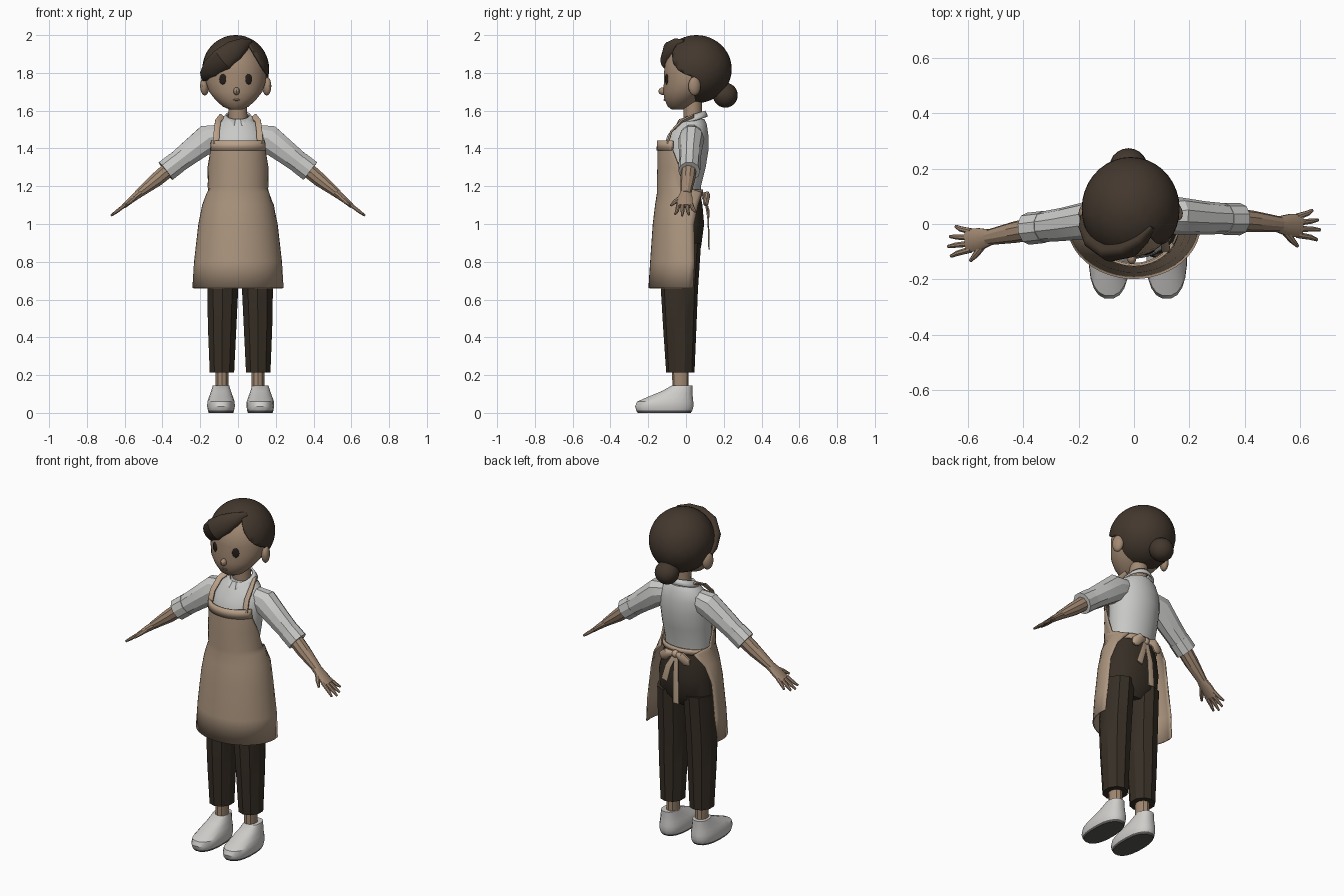
import bpy, bmesh
from math import sin, cos, pi, radians, copysign
from mathutils import Vector, Matrix

if "Cube" in bpy.data.objects:
    bpy.data.objects.remove(bpy.data.objects["Cube"])


def material(name, r, g, b):
    m = bpy.data.materials.new(name)
    m.use_nodes = True
    m.diffuse_color = (r, g, b, 1)
    m.node_tree.nodes["Principled BSDF"].inputs["Base Color"].default_value = (r, g, b, 1)
    return m


SKIN = material("skin", .36, .25, .17)
LIPS = material("lip_brown", .24, .14, .095)
HAIR = material("dark_hair", .056, .039, .027)
EYE = material("eye_dark", .018, .013, .01)
SHIRT = material("shirt_grey", .58, .58, .57)
APRON = material("apron_tan", .41, .30, .21)
TRIM = material("apron_trim", .48, .35, .245)
PANTS = material("pants_dark", .038, .028, .019)
SHOE = material("shoe_white", .62, .61, .59)
SOLE = material("sole_grey", .10, .097, .092)
parts = []


def finish(name, bm, *mats):
    bmesh.ops.recalc_face_normals(bm, faces=bm.faces)
    me = bpy.data.meshes.new(name)
    bm.to_mesh(me)
    bm.free()
    for m in mats:
        me.materials.append(m)
    ob = bpy.data.objects.new(name, me)
    bpy.context.collection.objects.link(ob)
    parts.append(ob)
    return ob


def skin_rings(bm, rings, closed):
    n = len(rings[0])
    for a, b in zip(rings, rings[1:]):
        for i in range(n if closed else n - 1):
            j = (i + 1) % n
            bm.faces.new((a[i], a[j], b[j], b[i]))


def tube(name, rings, mat, n=16, upright=False, power=2):
    """Capped loft; each ring is (x, y, z, radius across, radius along y)."""
    bm = bmesh.new()
    pts = [Vector(r[:3]) for r in rings]
    loops = []
    for k, r in enumerate(rings):
        d = pts[min(k + 1, len(pts) - 1)] - pts[max(k - 1, 0)]
        d = Vector((0, 0, 1)) if upright else d.normalized()
        v = (Vector((0, 1, 0)) - d * d.y).normalized()
        u = v.cross(d)
        loop = []
        for i in range(n):
            t = 2 * pi * (i + .5) / n
            c, s = (copysign(abs(f) ** (2 / power), f) for f in (cos(t), sin(t)))
            loop.append(bm.verts.new(pts[k] + u * c * r[3] + v * s * r[4]))
        loops.append(loop)
    skin_rings(bm, loops, True)
    bm.faces.new(loops[0])
    bm.faces.new(loops[-1])
    return finish(name, bm, mat)


def loft(name, rings, mat, n=16, **kw):
    return tube(name, rings, mat, n, upright=True, **kw)


def arc(row, u):
    """Point on a horizontal arc; row is (z, centre y, rx, ry, from, to), zero degrees at the front."""
    z, cy, rx, ry, a0, a1 = row
    a = radians(a0 + (a1 - a0) * u)
    return rx * sin(a), cy - ry * cos(a), z


def strip(name, rows, mat, n=20, point=arc, thick=.008):
    bm = bmesh.new()
    loops = [[bm.verts.new(point(r, i / n)) for i in range(n + 1)] for r in rows]
    skin_rings(bm, loops, False)
    ob = finish(name, bm, mat)
    mod = ob.modifiers.new("thickness", "SOLIDIFY")
    mod.thickness, mod.offset = thick, 0
    return ob


def ball(name, loc, size, mat, turn=0, seg=20):
    bm = bmesh.new()
    bmesh.ops.create_uvsphere(bm, u_segments=seg, v_segments=seg // 2 + 2, radius=1)
    bm.transform(Matrix.Translation(loc) @ Matrix.Rotation(turn, 4, 'Z') @ Matrix.Diagonal((*size, 1)))
    return finish(name, bm, mat)


# Head and face
HX = -.012
loft("head", [(HX, -.045, 1.605, .03, .03), (HX, -.035, 1.622, .07, .062), (HX, -.018, 1.66, .11, .097),
              (HX, .0, 1.70, .142, .121), (HX, .025, 1.75, .158, .143), (HX, .035, 1.80, .162, .153),
              (HX, .042, 1.85, .155, .153), (HX, .05, 1.90, .134, .135), (HX, .055, 1.95, .093, .095),
              (HX, .055, 1.975, .04, .04)], SKIN, 28)
loft("neck", [(0, .04, 1.50, .056, .05), (0, .035, 1.58, .05, .05), (-.005, .035, 1.68, .05, .05)], SKIN)
for s, side in ((1, "left"), (-1, "right")):
    ball(side + "_eye", (HX + s * .069, -.103, 1.767), (.02, .005, .028), EYE, s * .4, 16)
    ball(side + "_ear", (HX + s * .164, .045, 1.73), (.023, .034, .05), SKIN, s * .35, 16)
ball("nose", (HX + .004, -.122, 1.703), (.017, .024, .02), SKIN, 0, 12)
ball("mouth", (HX + .004, -.1145, 1.657), (.02, .004, .005), LIPS, 0, 12)

# Hair cap, opened along the hairline, with swept fringe and bun
bm = bmesh.new()
bmesh.ops.create_uvsphere(bm, u_segments=36, v_segments=24, radius=1)
bm.transform(Matrix.Translation((HX, .055, 1.82)) @ Matrix.Diagonal((.177, .187, .18, 1)))
parting = Vector((.06, 0, 1.95))
hairline = [(parting, Vector((.185, 0, .11))), (parting, Vector((-.2, 0, .25))),
            (Vector((0, .03, 0)), Vector((0, 1, 0)))]
for co, no in hairline:
    bmesh.ops.bisect_plane(bm, geom=bm.verts[:] + bm.edges[:] + bm.faces[:], plane_co=co, plane_no=no)
opening = [f for f in bm.faces
           if all((f.calc_center_median() - co).dot(no) < 0 for co, no in hairline)]
bmesh.ops.delete(bm, geom=opening, context='FACES')
cap = finish("hair_cap", bm, HAIR)
rim = cap.modifiers.new("thickness", "SOLIDIFY")
rim.thickness, rim.offset = .012, -1
tube("hair_fringe", [(.065, -.01, 1.967, .012, .01), (.03, -.055, 1.95, .036, .022),
                     (-.02, -.09, 1.918, .056, .032), (-.08, -.1, 1.872, .064, .036),
                     (-.138, -.06, 1.822, .056, .034), (-.17, -.005, 1.785, .036, .024),
                     (-.183, .03, 1.765, .012, .01)], HAIR, 20)
ball("hair_bun", (HX - .008, .208, 1.682), (.068, .066, .066), HAIR)

# Shirt body and folded collar
loft("shirt_body", [(0, -.022, 1.13, .134, .098), (0, -.02, 1.2, .136, .1), (0, -.01, 1.3, .145, .115),
                    (0, .0, 1.4, .15, .121), (0, .01, 1.47, .145, .109), (0, .03, 1.53, .112, .08),
                    (0, .032, 1.555, .075, .066)], SHIRT, 28)


def collar_point(row, u):
    rx, ry, drop, tip = row
    deg = 13 + 334 * u
    a = radians(deg)
    point = max(0, 1 - abs(min(deg, 360 - deg) - 36) / 36)
    return (rx * sin(a), .032 - (ry + tip * point) * cos(a),
            1.575 - .023 * cos(a) - drop - tip * 1.3 * point)


strip("collar", [(.06, .066, 0, 0), (.09, .08, .03, .035)], SHIRT, 28, collar_point, .01)

# Apron skirt with bib, top band, waist tie and neck straps
strip("apron", [(.66, .0, .238, .195, -101, 101), (.8, .0, .229, .186, -104, 104),
                (1.0, -.002, .206, .17, -105, 105), (1.1, -.005, .186, .155, -116, 116),
                (1.165, -.015, .162, .135, -138, 138), (1.195, -.015, .157, .135, -98, 98),
                (1.3, -.01, .16, .138, -80, 80), (1.39, -.005, .16, .142, -63, 63),
                (1.44, -.002, .156, .142, -62, 62)], APRON, 26)
strip("bib_band", [(1.39, -.005, .164, .147, -62, 62), (1.443, -.002, .16, .147, -61, 61)], TRIM, 16)
strip("waist_tie", [(1.15, -.025, .152, .112, 85, 275), (1.182, -.025, .15, .112, 85, 275)], TRIM)
for s, side in ((1, "left"), (-1, "right")):
    tube(side + "_neck_strap", [(s * .116, -.098, 1.425, .016, .006), (s * .113, -.078, 1.49, .016, .006),
                                (s * .106, -.022, 1.545, .016, .006), (s * .085, .04, 1.572, .016, .006)],
         TRIM, 8, power=4)
    tube(side + "_bow_loop", [(s * .01, .1, 1.15, .012, .012), (s * .045, .112, 1.148, .028, .016),
                              (s * .078, .105, 1.118, .03, .016), (s * .088, .1, 1.102, .012, .008)], TRIM, 10)
ball("bow_knot", (0, .1, 1.148), (.022, .02, .022), TRIM, 0, 12)
tube("long_bow_tail", [(-.005, .1, 1.14, .012, .004), (-.015, .118, 1.02, .018, .004),
                       (-.02, .122, .865, .02, .004)], TRIM, 8, power=4)
tube("short_bow_tail", [(.005, .1, 1.14, .012, .004), (.035, .12, 1.07, .018, .004),
                        (.06, .118, .985, .02, .004)], TRIM, 8, power=4)

# Trousers
loft("trouser_hips", [(.008, -.02, .82, .09, .06), (.008, -.02, .88, .165, .102), (.006, -.01, 1.0, .166, .108),
                      (0, -.015, 1.1, .15, .104), (0, -.024, 1.165, .138, .101)], PANTS)
for s, side in ((1, "left"), (-1, "right")):
    X = .011
    loft(side + "_trouser_leg", [(X + s * .096, -.03, .215, .068, .075), (X + s * .095, -.033, .45, .079, .088),
                                 (X + s * .092, -.035, .65, .086, .098), (X + s * .087, -.023, .9, .086, .103)],
         PANTS, 10)
    loft(side + "_ankle", [(X + s * .095, -.03, .09, .035, .042), (X + s * .095, -.03, .3, .038, .044)], SKIN, 10)
    # Shoes, with the underside as the sole
    S = .014 + s * .104
    shoe = loft(side + "_shoe", [(S, -.115, 0, .066, .142), (S, -.115, .012, .07, .15), (S, -.115, .035, .074, .156),
                                 (S, -.11, .06, .073, .15), (S, -.083, .085, .064, .12),
                                 (S, -.047, .115, .053, .082), (S, -.02, .145, .044, .055)], SHOE, 20, power=2.4)
    shoe.data.materials.append(SOLE)
    for f in shoe.data.polygons:
        if f.center.z < .008:
            f.material_index = 1

# Arms: each is mirrored and swung slightly about the spine
for s, side in ((1, "left"), (-1, "right")):
    def limb(name, rings, mat, n):
        tube(side + name, [(s * x, y + .045 * s * x, z, a, b) for x, y, z, a, b in rings], mat, n)

    limb("_sleeve", [(.08, .025, 1.475, .055, .055), (.16, .022, 1.452, .078, .068), (.26, .01, 1.375, .066, .06),
                     (.365, .002, 1.293, .056, .053)], SHIRT, 10)
    limb("_cuff", [(.325, .004, 1.325, .062, .058), (.383, 0, 1.28, .062, .058)], SHIRT, 10)
    limb("_forearm", [(.34, .002, 1.312, .043, .042), (.43, -.01, 1.236, .039, .039),
                      (.53, -.025, 1.157, .023, .028)], SKIN, 10)
    limb("_palm", [(.515, -.024, 1.167, .023, .028), (.56, -.03, 1.132, .018, .042),
                   (.605, -.034, 1.094, .013, .043)], SKIN, 12)
    for k, reach in enumerate((.062, .072, .065, .045)):
        y = -.033 + (k - 1.5) * .022
        tip = y + (k - 1.5) * .014
        limb("_finger_%d" % (k + 1), [(.59, y, 1.106, .011, .012), (.6 + reach * .6, (y + tip) / 2, 1.098 - reach * .45, .01, .01),
                                      (.6 + reach, tip, 1.098 - reach * .75, .006, .006)], SKIN, 8)
    limb("_thumb", [(.54, -.045, 1.145, .013, .014), (.57, -.083, 1.118, .012, .012),
                    (.592, -.107, 1.098, .006, .006)], SKIN, 8)

# Smooth shading that keeps the panel edges sharp
bpy.ops.object.select_all(action='DESELECT')
for ob in parts:
    ob.select_set(True)
bpy.context.view_layer.objects.active = parts[0]
bpy.ops.object.shade_smooth_by_angle(angle=radians(32))
